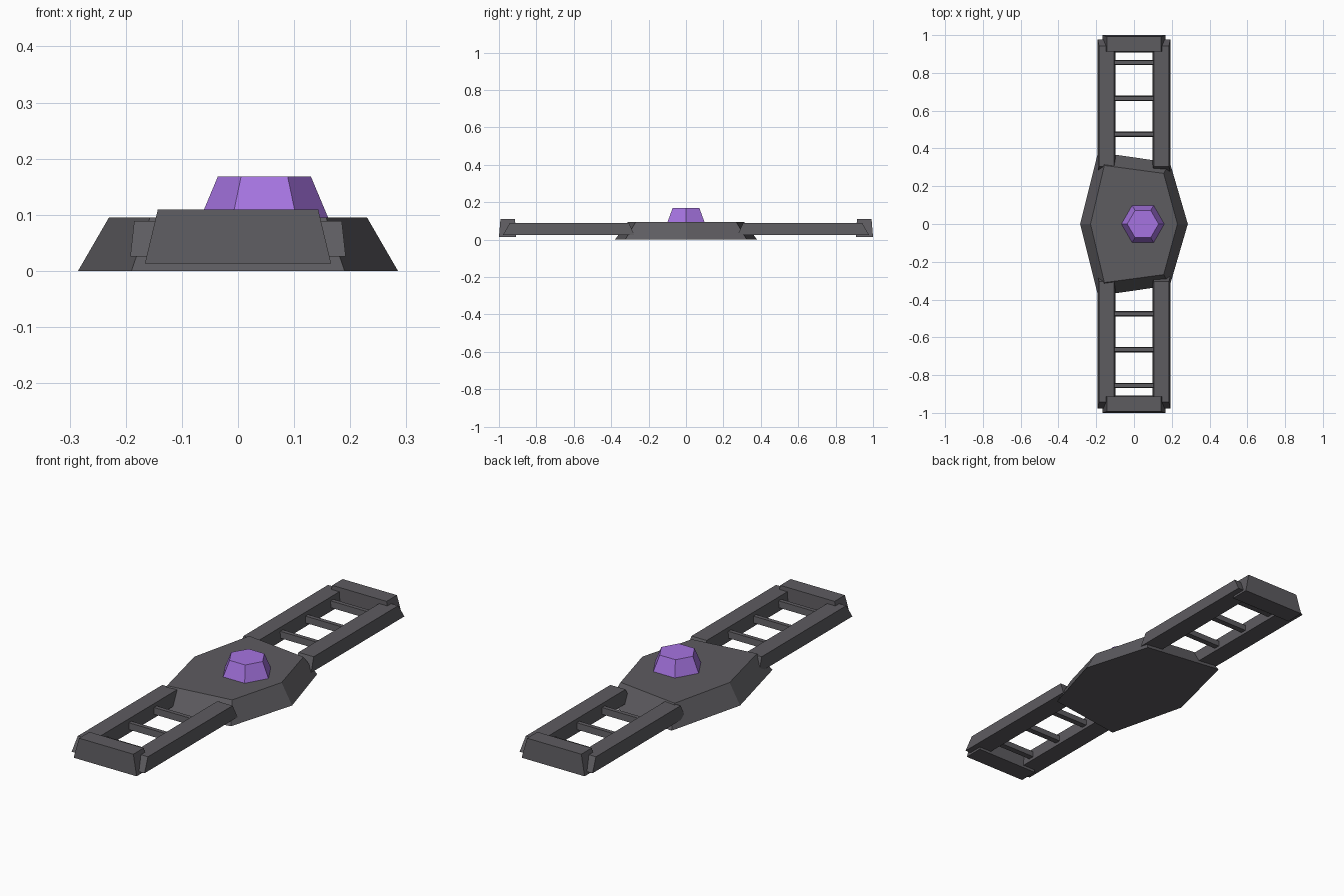
import bpy, bmesh
from math import cos, sin, pi

old = bpy.data.objects.get("Cube")
if old:
    bpy.data.objects.remove(old)


def material(name, rgb):
    m = bpy.data.materials.new(name)
    m.use_nodes = True
    m.diffuse_color = (*rgb, 1)
    m.node_tree.nodes["Principled BSDF"].inputs["Base Color"].default_value = (*rgb, 1)
    return m


GREY = material("dark grey", (0.11, 0.106, 0.117))
PURPLE = material("purple", (0.38, 0.175, 0.75))


def frustum(name, low, z0, high, z1, mat):
    """Closed solid joining two outlines with the same number of corners."""
    bm = bmesh.new()
    a = [bm.verts.new((x, y, z0)) for x, y in low]
    b = [bm.verts.new((x, y, z1)) for x, y in high]
    bm.faces.new(a)
    bm.faces.new(b)
    n = len(a)
    for i in range(n):
        j = (i + 1) % n
        bm.faces.new((a[i], a[j], b[j], b[i]))
    bmesh.ops.recalc_face_normals(bm, faces=bm.faces)
    mesh = bpy.data.meshes.new(name)
    bm.to_mesh(mesh)
    bm.free()
    mesh.materials.append(mat)
    obj = bpy.data.objects.new(name, mesh)
    bpy.context.collection.objects.link(obj)
    return obj


def rect(x0, x1, y0, y1):
    return [(x0, y0), (x1, y0), (x1, y1), (x0, y1)]


def hexagon(cx, r):
    return [(cx + r * cos(i * pi / 3), r * sin(i * pi / 3)) for i in range(6)]


def hub_outline(side, left, right):
    """Six corners, mirrored front to back; the two ends are slanted."""
    (lx, ly), (rx, ry) = left, right
    return [(side, 0), (rx, ry), (lx, ly), (-side, 0), (lx, -ly), (rx, -ry)]


# Central hub and gem
frustum("hub", hub_outline(0.285, (-0.19, 0.38), (0.19, 0.325)), 0,
        hub_outline(0.23, (-0.157, 0.31), (0.157, 0.268)), 0.095, GREY)
frustum("gem", hexagon(0.047, 0.114), 0.094, hexagon(0.047, 0.083), 0.168, PURPLE)

# Ladder straps, one at each end
for s, end in ((-1, "front"), (1, "back")):
    for k, side in ((-1, "right"), (1, "left")):
        frustum(f"{end}_{side}_rail",
                rect(k * 0.098, k * 0.192, s * 0.277, s * 0.978), 0.026,
                rect(k * 0.105, k * 0.185, s * 0.305, s * 0.942), 0.089, GREY)
    for i in range(3):
        y = 0.475 + 0.19 * i
        frustum(f"{end}_rung_{i + 1}",
                rect(-0.12, 0.12, s * (y - 0.014), s * (y + 0.014)), 0.042,
                rect(-0.12, 0.12, s * (y - 0.01), s * (y + 0.01)), 0.072, GREY)
    frustum(f"{end}_end_cap",
            rect(-0.166, 0.166, s * 0.908, s), 0.013,
            rect(-0.143, 0.143, s * 0.914, s * 0.992), 0.109, GREY)
